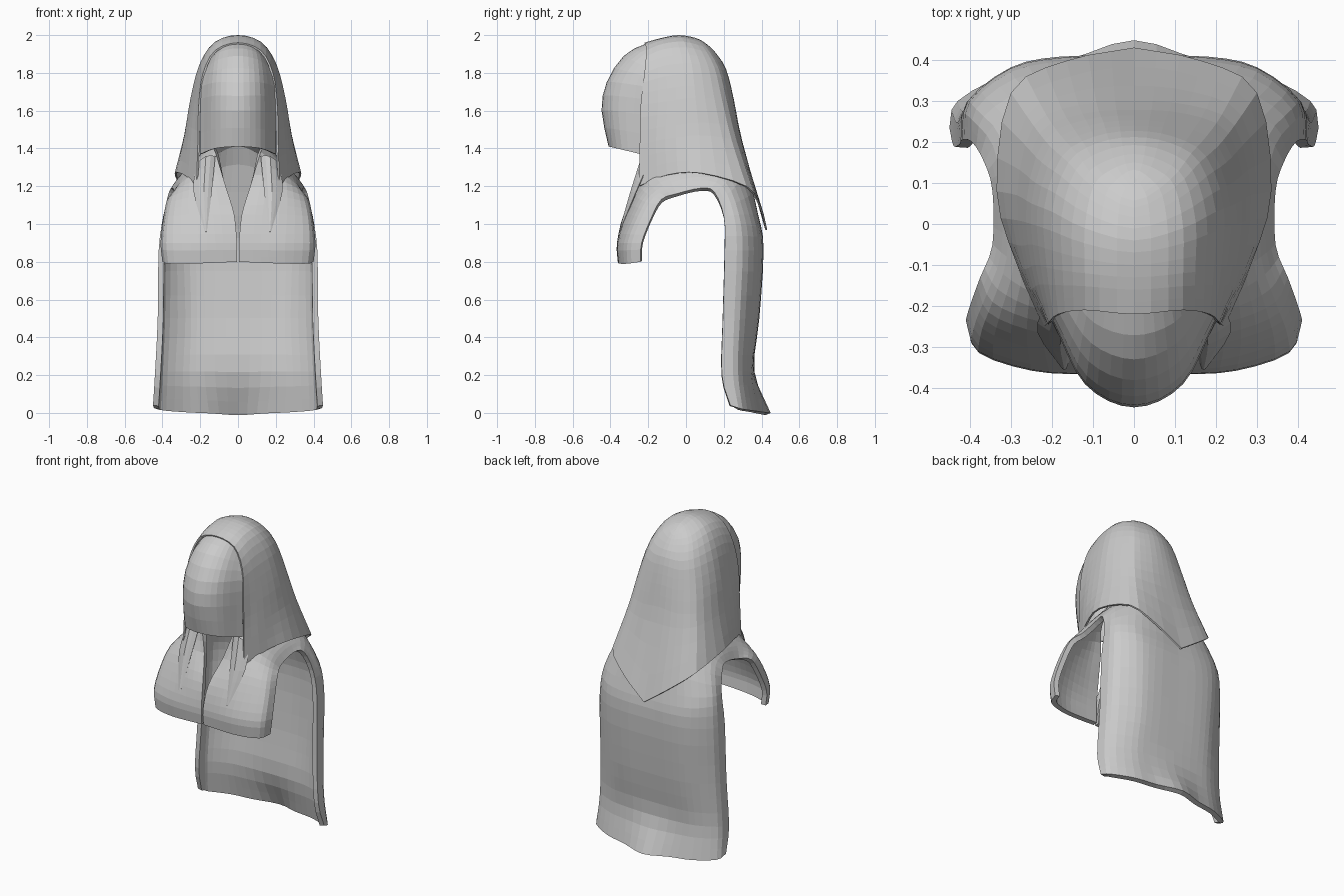
import bpy
from mathutils import Vector


def ghost(a, b):
    """Point beyond end a: mirrored over x on the centre line, else extrapolated."""
    if abs(a.x) < 1e-4 and b.x > .03 and abs(a.z - b.z) < .1:
        return Vector((-b.x, b.y, b.z))
    return 2 * a - b


def spline(pts, n):
    """Smooth curve through pts, n segments per span."""
    p = [Vector(q) for q in pts]
    p = [ghost(p[0], p[1])] + p + [ghost(p[-1], p[-2])]
    out = []
    for i in range(1, len(p) - 2):
        a, b, c, d = p[i - 1:i + 3]
        for k in range(n):
            t = k / n
            out.append(0.5 * (2 * b + (c - a) * t + (2 * a - 5 * b + 4 * c - d) * t * t
                              + (3 * b - a - 3 * c + d) * t ** 3))
    return out + [p[-2]]


def cloth(name, rows, across, along, thick):
    """Half sheet lofted through rows, mirrored over x and given thickness."""
    fine = [spline(r, across) for r in rows]
    cols = [spline(c, along) for c in zip(*fine)]
    grid = list(zip(*cols))
    w = len(cols)
    verts = [(max(v.x, 0), v.y, max(v.z, 0)) for r in grid for v in r]
    faces = [(i * w + j, i * w + j + 1, (i + 1) * w + j + 1, (i + 1) * w + j)
             for i in range(len(grid) - 1) for j in range(w - 1)]
    me = bpy.data.meshes.new(name)
    me.from_pydata(verts, [], faces)
    ob = bpy.data.objects.new(name, me)
    bpy.context.collection.objects.link(ob)
    m = ob.modifiers.new("mirror", 'MIRROR')
    m.merge_threshold = 0.001
    s = ob.modifiers.new("thickness", 'SOLIDIFY')
    s.thickness = thick
    s.offset = -1
    return ob


# Face veil: rows bottom to top, centre to side
cloth("face_veil", [
    [(0, -.41, 1.41), (.12, -.365, 1.40), (.2, -.24, 1.37)],
    [(0, -.447, 1.6), (.12, -.39, 1.6), (.2, -.235, 1.58)],
    [(0, -.42, 1.75), (.115, -.37, 1.75), (.195, -.225, 1.73)],
    [(0, -.33, 1.89), (.105, -.29, 1.87), (.175, -.19, 1.82)],
    [(0, -.21, 1.955), (.09, -.19, 1.935), (.15, -.13, 1.87)],
    [(0, -.1, 1.97), (.08, -.1, 1.95), (.14, -.08, 1.89)],
], 4, 2, .008)

# Hood: rows front to back, crown to lower rim
cloth("hood", [
    [(0, -.22, 1.96), (.12, -.21, 1.92), (.185, -.22, 1.8), (.208, -.24, 1.63), (.213, -.245, 1.42), (.22, -.25, 1.2)],
    [(0, -.13, 1.985), (.12, -.12, 1.955), (.195, -.11, 1.84), (.24, -.1, 1.65), (.265, -.11, 1.45), (.285, -.1, 1.26)],
    [(0, -.04, 2.0), (.12, -.01, 1.965), (.2, .03, 1.85), (.25, .05, 1.67), (.285, .07, 1.47), (.335, .08, 1.27)],
    [(0, .04, 1.988), (.1, .09, 1.94), (.16, .15, 1.83), (.205, .19, 1.66), (.245, .24, 1.45), (.3, .32, 1.2)],
    [(0, .08, 1.972), (.06, .13, 1.925), (.09, .197, 1.815), (.11, .24, 1.65), (.135, .29, 1.43), (.165, .398, 1.09)],
    [(0, .1, 1.96), (0, .15, 1.915), (0, .212, 1.82), (0, .253, 1.66), (0, .3, 1.43), (0, .43, .97)],
], 3, 3, .01)

# Cloak: rows from the chest hem over the shoulder to the back hem, inner to outer edge
chest = [
    [(.006, -.36, .8), (.12, -.36, .795), (.25, -.35, .79), (.37, -.31, .79), (.4, -.24, .8)],
    [(.006, -.365, .9), (.12, -.365, .9), (.25, -.355, .9), (.38, -.31, .9), (.41, -.235, .9)],
    [(.02, -.33, 1.05), (.13, -.325, 1.05), (.26, -.3, 1.05), (.37, -.255, 1.04), (.395, -.185, 1.03)],
    [(.065, -.25, 1.2), (.15, -.25, 1.2), (.26, -.23, 1.18), (.345, -.19, 1.15), (.375, -.13, 1.13)],
]
shoulder = [
    [(.12, -.18, 1.38), (.18, -.15, 1.34), (.25, -.12, 1.28), (.31, -.08, 1.22), (.345, -.05, 1.16)],
    [(.14, .08, 1.44), (.19, .08, 1.38), (.25, .08, 1.31), (.31, .08, 1.25), (.345, .08, 1.19)],
    [(0, .275, 1.43), (.1, .27, 1.4), (.21, .25, 1.32), (.325, .21, 1.22), (.365, .15, 1.17)],
]
back = [
    [(0, .38, 1.05), (.15, .38, 1.05), (.29, .355, 1.05), (.385, .28, 1.05), (.395, .2, 1.04)],
    [(0, .41, .86), (.18, .408, .86), (.3, .382, .86), (.405, .3, .86), (.42, .205, .86)],
    [(0, .388, .5), (.18, .385, .5), (.29, .362, .5), (.41, .285, .5), (.425, .195, .5)],
    [(0, .362, .22), (.18, .353, .22), (.3, .335, .22), (.42, .275, .22), (.44, .19, .2)],
    [(0, .448, 0), (.16, .4, .005), (.3, .37, .01), (.43, .3, .02), (.45, .235, .04)],
]
cloth("cloak", chest + shoulder + back, 3, 3, .03)

# Crumpled drape tapering down from the hood's front edge on each side
cloth("neck_drape", [
    [(.165, -.353, .96), (.17, -.355, .96), (.175, -.353, .96)],
    [(.14, -.285, 1.16), (.18, -.295, 1.17), (.235, -.265, 1.17)],
    [(.12, -.215, 1.36), (.17, -.235, 1.36), (.22, -.2, 1.32)],
], 2, 3, .005)
